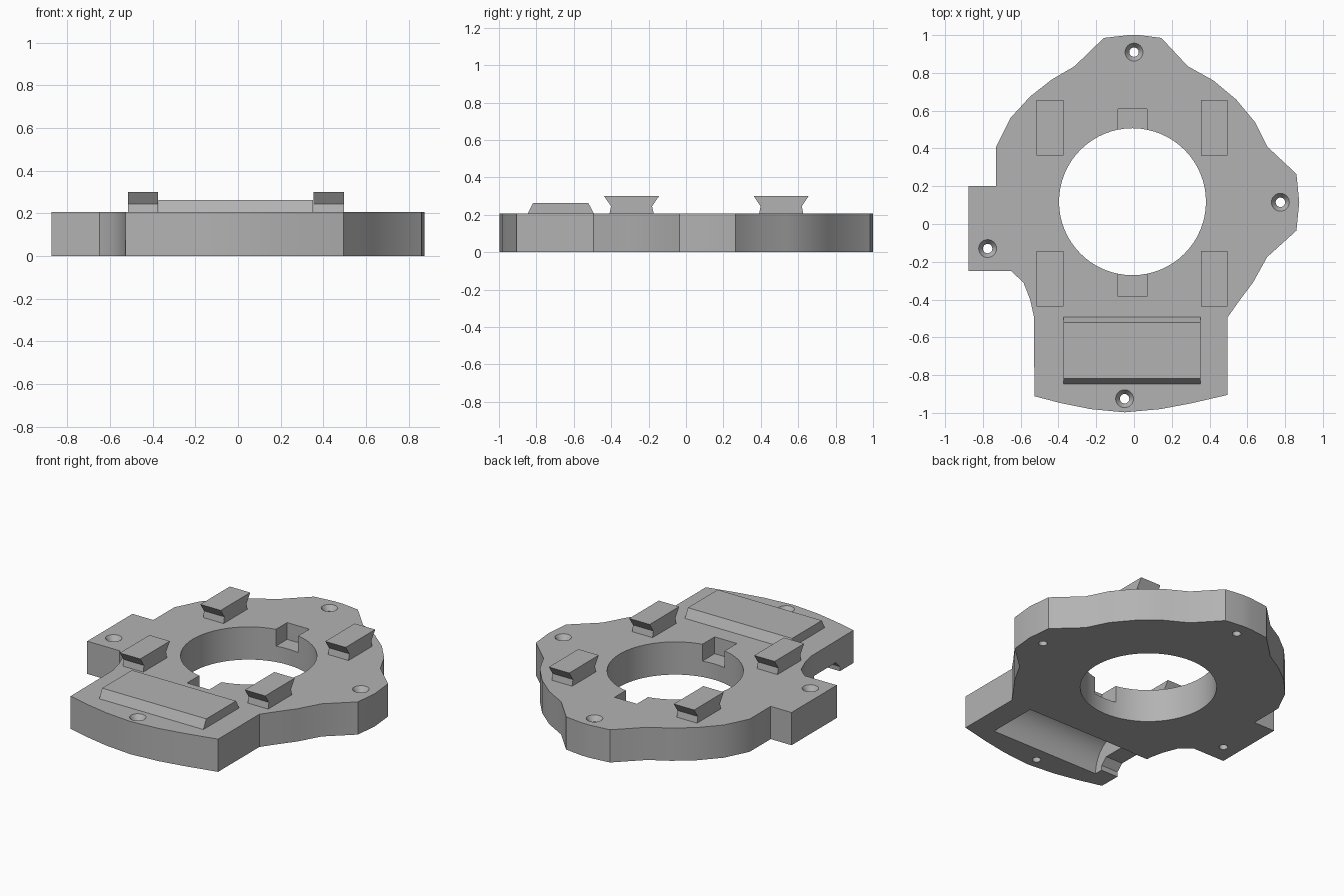
import bpy, bmesh, math
from mathutils import Vector

default = bpy.data.objects.get("Cube")
if default:
    bpy.data.objects.remove(default, do_unlink=True)

grey = bpy.data.materials.new("plain grey")
grey.use_nodes = True
colour = (0.45, 0.45, 0.45, 1)
grey.diffuse_color = colour
grey.node_tree.nodes["Principled BSDF"].inputs["Base Color"].default_value = colour


def finish(name, bm):
    bmesh.ops.recalc_face_normals(bm, faces=bm.faces)
    mesh = bpy.data.meshes.new(name)
    bm.to_mesh(mesh)
    bm.free()
    mesh.materials.append(grey)
    obj = bpy.data.objects.new(name, mesh)
    bpy.context.collection.objects.link(obj)
    return obj


def prism(name, profile, low, high, axis="z"):
    """Extrude a flat profile along z (profile is x, y) or x (profile is y, z)."""
    bm = bmesh.new()
    if axis == "z":
        points = [(a, b, low) for a, b in profile]
        step = Vector((0, 0, high - low))
    else:
        points = [(low, a, b) for a, b in profile]
        step = Vector((high - low, 0, 0))
    face = bm.faces.new([bm.verts.new(p) for p in points])
    grown = bmesh.ops.extrude_face_region(bm, geom=[face], use_keep_orig=True)
    moved = [g for g in grown["geom"] if isinstance(g, bmesh.types.BMVert)]
    bmesh.ops.translate(bm, vec=step, verts=moved)
    return finish(name, bm)


def box(name, x0, x1, y0, y1, z0, z1):
    return prism(name, [(x0, y0), (x1, y0), (x1, y1), (x0, y1)], z0, z1)


def cone(name, x, y, z0, z1, r0, r1, sides):
    bm = bmesh.new()
    bmesh.ops.create_cone(bm, cap_ends=True, segments=sides,
                          radius1=r0, radius2=r1, depth=z1 - z0)
    bmesh.ops.translate(bm, vec=(x, y, (z0 + z1) / 2), verts=bm.verts)
    return finish(name, bm)


def smooth(obj):
    bpy.ops.object.select_all(action="DESELECT")
    obj.select_set(True)
    bpy.context.view_layer.objects.active = obj
    bpy.ops.object.shade_smooth_by_angle(angle=math.radians(28))


def cut(target, cutter):
    """Subtract the cutter, apply the result and drop the cutter."""
    mod = target.modifiers.new("cut", "BOOLEAN")
    mod.operation, mod.solver, mod.object = "DIFFERENCE", "EXACT", cutter
    cutter.hide_render = True
    bpy.ops.object.select_all(action="DESELECT")
    target.select_set(True)
    bpy.context.view_layer.objects.active = target
    bpy.ops.object.modifier_apply(modifier=mod.name)
    bpy.data.objects.remove(cutter, do_unlink=True)


TOP = 0.206

# Base plate with mounting lobes and a side tab
outline = [
    (-.16, .985), (-.03, 1), (.03, 1), (.145, .985), (.285, .835), (.42, .76),
    (.54, .66), (.64, .54), (.705, .41), (.86, .265), (.875, .115), (.86, -.035),
    (.705, -.175), (.63, -.31), (.555, -.41), (.495, -.495), (.495, -.905),
    (.3, -.95), (.14, -.98), (-.05, -.997), (-.23, -.98), (-.38, -.95),
    (-.527, -.912), (-.53, -.49), (-.55, -.4), (-.585, -.31), (-.65, -.25),
    (-.875, -.25), (-.875, .2), (-.73, .2), (-.73, .41), (-.655, .56),
    (-.55, .675), (-.435, .765), (-.315, .835)]
plate = prism("base_plate", outline, 0, TOP)

# Central opening with two shallow notches in its rim
cut(plate, cone("opening_cutter", -.008, .118, -.1, .4, .389, .389, 64))
for y0, y1 in ((.4, .61), (-.385, -.2)):
    cut(plate, box("notch_cutter", -.085, .07, y0, y1, .1, .4))

# Countersunk screw holes
for x, y in ((0, .91), (.775, .115), (-.775, -.13), (-.05, -.925)):
    cut(plate, cone("hole_cutter", x, y, -.1, .4, .025, .025, 24))
    cut(plate, cone("sink_cutter", x, y, TOP - .035, TOP + .005, .023, .051, 24))

# Arched pocket underneath, with a low exit channel through the side wall
arch = [(-.67 + .16 * math.cos(math.pi * i / 20),
         .185 * math.sin(math.pi * i / 20)) for i in range(21)]
pocket = [(-.51, -.1)] + arch + [(-.83, -.1)]
cut(plate, prism("pocket_cutter", pocket, -.41, .345, "x"))
channel = [(-.515, -.1), (-.515, .07), (-.735, .07), (-.775, .03), (-.785, -.1)]
cut(plate, prism("channel_cutter", channel, -.7, -.35, "x"))
smooth(plate)

# Raised bevelled cover above the pocket
cover = [(-.847, TOP - .01), (-.847, TOP), (-.818, .262),
         (-.522, .262), (-.492, TOP), (-.492, TOP - .01)]
prism("pocket_cover", cover, -.373, .352, "x")

# Four flared clip blocks
half = [(.118, TOP - .01), (.118, TOP), (.11, .245), (.147, .3)]
for end, y in (("back", .509), ("front", -.291)):
    profile = [(y + a, z) for a, z in half] + [(y - a, z) for a, z in reversed(half)]
    for side, x in (("right", -.445), ("left", .425)):
        prism(f"{end}_{side}_clip", profile, x - .071, x + .071, "x")
